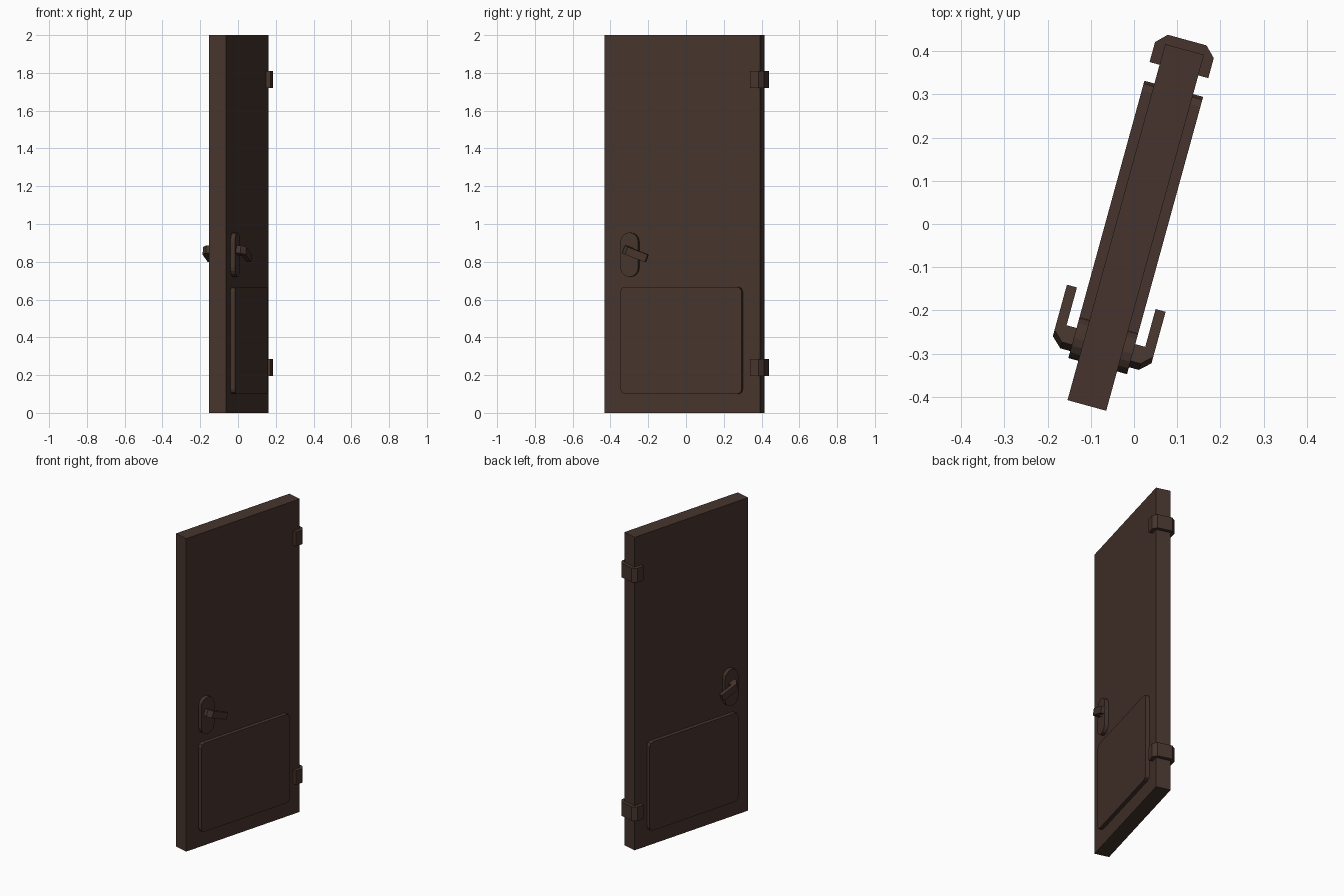
import bpy, bmesh, math
from mathutils import Matrix, Vector

cube = bpy.data.objects.get("Cube")
if cube:
    bpy.data.objects.remove(cube, do_unlink=True)

# Single dark brown colour
brown = bpy.data.materials.new("dark brown")
brown.use_nodes = True
colour = (0.0612, 0.0343, 0.0262, 1.0)
brown.diffuse_color = colour
bsdf = brown.node_tree.nodes["Principled BSDF"]
bsdf.inputs["Base Color"].default_value = colour
bsdf.inputs["Roughness"].default_value = 0.8

# Door frame of reference: local x = through the door, local y = towards the hinges
SWING = Matrix.Translation((0.004, -0.008, 0)) @ Matrix.Rotation(math.radians(-15.35), 4, 'Z')


def prism(name, outline, place, low, high, mirror=False):
    """Extrude a 2D outline from low to high; place(a, b, depth) gives the local point."""
    bm = bmesh.new()
    base = bm.faces.new([bm.verts.new(place(a, b, low)) for a, b in outline])
    ext = bmesh.ops.extrude_face_region(bm, geom=[base], use_keep_orig=True)
    shift = place(0, 0, high) - place(0, 0, low)
    bmesh.ops.translate(bm, vec=shift,
                        verts=[g for g in ext["geom"] if isinstance(g, bmesh.types.BMVert)])
    bmesh.ops.recalc_face_normals(bm, faces=bm.faces)
    mesh = bpy.data.meshes.new(name)
    bm.to_mesh(mesh)
    bm.free()
    mesh.materials.append(brown)
    obj = bpy.data.objects.new(name, mesh)
    bpy.context.collection.objects.link(obj)
    obj.matrix_world = SWING
    if mirror:
        obj.modifiers.new("both faces", 'MIRROR').use_axis = (True, False, False)
    return obj


def rounded(half_a, half_b, ca, cb, r, steps):
    """Rectangle outline with corners of radius r made of the given number of steps."""
    pts = []
    for k, (sa, sb) in enumerate([(1, 1), (-1, 1), (-1, -1), (1, -1)]):
        for i in range(steps + 1):
            t = math.pi / 2 * (k + i / steps)
            pts.append((ca + sa * (half_a - r) + r * math.cos(t),
                        cb + sb * (half_b - r) + r * math.sin(t)))
    return pts


def upright(a, b, d):      # outline in plan, extruded upwards
    return Vector((a, b, d))


def on_face(a, b, d):      # outline on the door face, extruded outwards
    return Vector((d, a, b))


# Door leaf
T, L = 0.0465, 0.4275
prism("door_leaf", [(-T, -L), (T, -L), (T, L), (-T, L)], upright, 0, 2)

# Raised lower panels, one on each face
prism("kick_panel", rounded(0.333, 0.2835, 0, 0.3835, 0.024, 2),
      on_face, 0.03, 0.0705, mirror=True)

# Handle backplates with round ends
prism("handle_plate", rounded(0.049, 0.1175, -0.284, 0.8375, 0.0485, 4),
      on_face, 0.03, 0.0705, mirror=True)

# Drooping lever handles, bent from a square stem
droop = math.radians(-20.5)
along = Vector((0, math.cos(droop), math.sin(droop)))
across = Vector((0, -math.sin(droop), math.cos(droop)))
pivot = Vector((0, -0.245, 0.843))


def on_lever(a, b, d):
    return pivot + along * a + across * d + Vector((b, 0, 0))


lever = [(-0.068, 0.04), (-0.068, 0.0945), (-0.044, 0.1185), (0.072, 0.1185),
         (0.072, 0.0945), (-0.025, 0.0945), (-0.025, 0.04)]
prism("lever_handle", lever, on_lever, -0.0215, 0.0215, mirror=True)

# Hinges wrapping the rear edge
W, C = 0.0705, 0.024
hinge = [(-W, 0.378), (W, 0.378), (W, 0.45 - C), (W - C, 0.45), (C - W, 0.45), (-W, 0.45 - C)]
for name, z in (("lower_hinge", 0.195), ("upper_hinge", 1.72)):
    prism(name, hinge, upright, z, z + 0.09)
